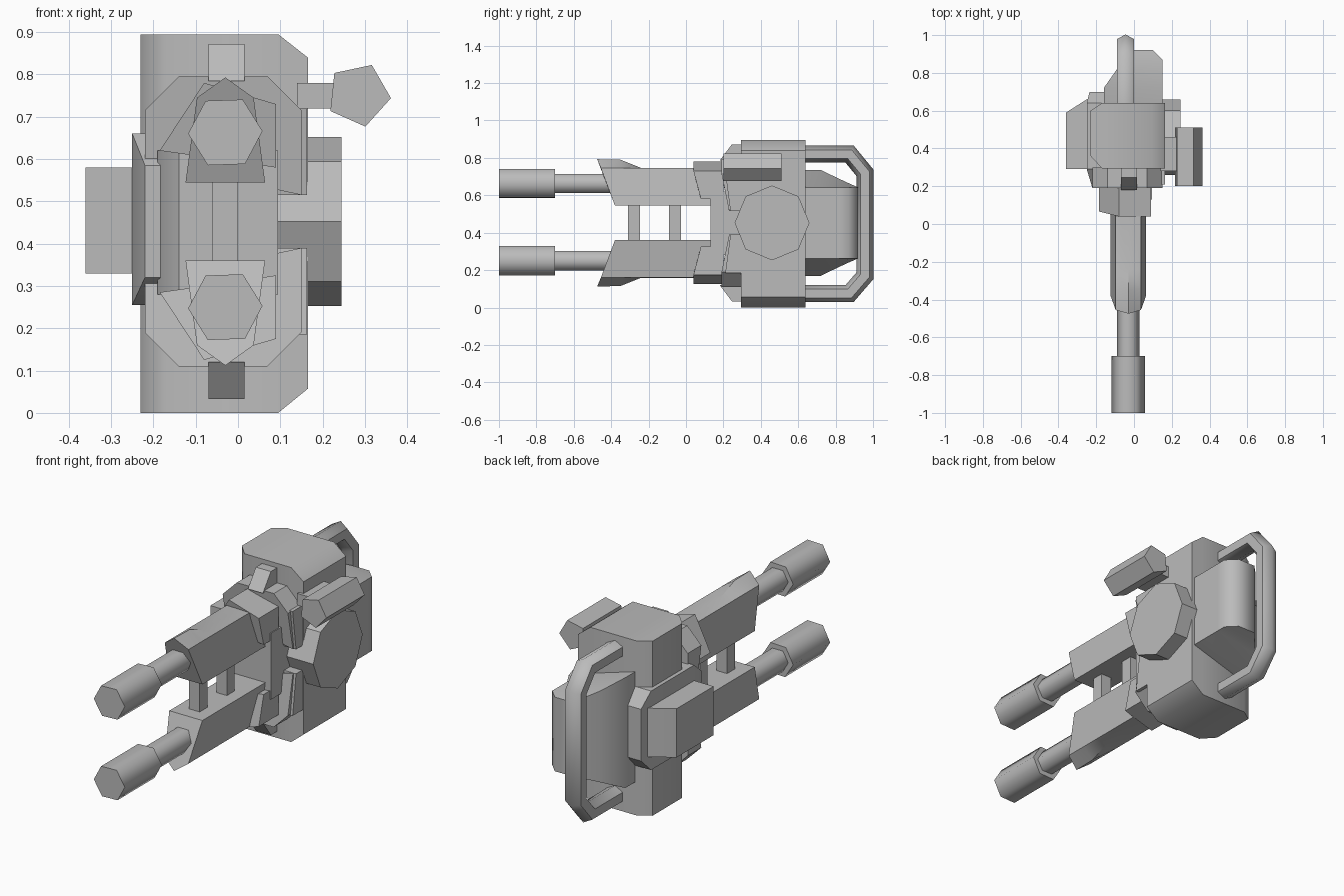
import bpy, bmesh
from math import cos, sin, pi, radians
from mathutils import Vector

cube = bpy.data.objects.get("Cube")
if cube:
    bpy.data.objects.remove(cube)

grey = bpy.data.materials.new("plain grey")
grey.use_nodes = True
grey.diffuse_color = (0.5, 0.5, 0.5, 1)
grey.node_tree.nodes["Principled BSDF"].inputs["Base Color"].default_value = (0.5, 0.5, 0.5, 1)

MID = 0.4525          # height the upper and lower halves mirror about
BARREL_X = -0.03
HALVES = (("upper", 1), ("lower", -1))


def flip(z, side):
    return MID + side * (z - MID)


def loft(name, sections, angle=35):
    """Skin equal-length closed sections and cap both ends."""
    bm = bmesh.new()
    rings = [[bm.verts.new(p) for p in s] for s in sections]
    n = len(rings[0])
    for a, b in zip(rings, rings[1:]):
        for i in range(n):
            j = (i + 1) % n
            bm.faces.new((a[i], a[j], b[j], b[i]))
    bm.faces.new(rings[0])
    bm.faces.new(rings[-1])
    bmesh.ops.recalc_face_normals(bm, faces=bm.faces)
    mesh = bpy.data.meshes.new(name)
    bm.to_mesh(mesh)
    bm.free()
    mesh.materials.append(grey)
    ob = bpy.data.objects.new(name, mesh)
    bpy.context.collection.objects.link(ob)
    bpy.ops.object.select_all(action="DESELECT")
    ob.select_set(True)
    bpy.context.view_layer.objects.active = ob
    bpy.ops.object.shade_smooth_by_angle(angle=radians(angle))
    return ob


def place(axis, t, a, b):
    return {"x": (t, a, b), "y": (a, t, b), "z": (a, b, t)}[axis]


def prism(name, axis, pts, lo, hi, angle=35):
    return loft(name, [[place(axis, t, a, b) for a, b in pts] for t in (lo, hi)], angle)


def rect_loft(name, axis, rows, angle=35):
    """Each row: position, first-axis range, second-axis range."""
    return loft(name, [[place(axis, t, a, b) for a, b in
                        ((a0, b0), (a1, b0), (a1, b1), (a0, b1))]
                       for t, a0, a1, b0, b1 in rows], angle)


def ngon(cx, cy, r, n, start=0.0):
    return [(cx + r * cos(start + 2 * pi * i / n), cy + r * sin(start + 2 * pi * i / n))
            for i in range(n)]


def raked_plate(name, pts, front, back, rake, side):
    """Plate whose front face leans back toward the middle of the model."""
    near = [(x, front + max(0, 0.7 - z) * rake, flip(z, side)) for x, z in pts]
    far = [(x, back, flip(z, side)) for x, z in pts]
    return loft(name, [near, far])


# Main body, rounded on one side and sloped on the other
rect_loft("main_body", "x", [(-0.23, 0.36, 0.60, 0, 0.895),
                             (-0.17, 0.295, 0.64, 0, 0.895),
                             (0.095, 0.295, 0.64, 0, 0.895),
                             (0.165, 0.295, 0.64, 0.057, 0.84)], 50)

# Side plate and the box mounted on it
rect_loft("side_plate", "y", [(0.19, -0.22, -0.16, 0.32, 0.585),
                              (0.29, -0.25, -0.16, 0.255, 0.66),
                              (0.64, -0.25, -0.16, 0.255, 0.66),
                              (0.70, -0.235, -0.16, 0.32, 0.585)])
prism("side_box", "z", [(-0.36, 0.29), (-0.36, 0.59), (-0.25, 0.66),
                        (-0.20, 0.66), (-0.20, 0.29)], 0.33, 0.58)

# Round drum and scope on the other side
prism("side_drum", "x", ngon(0.46, MID, 0.2, 8), 0.09, 0.245)
prism("scope", "y", ngon(0.285, 0.752, 0.077, 5, radians(-6)), 0.20, 0.51)
rect_loft("scope_mount", "x", [(0.14, 0.28, 0.46, 0.72, 0.78),
                               (0.25, 0.28, 0.46, 0.72, 0.78)])

# Rear stock, taller on one side and narrowing backward
stock = []
for y, left, right, tall in ((0.60, -0.16, 0.15, 0.283), (0.72, -0.16, 0.15, 0.283),
                             (0.82, -0.09, 0.15, 0.235), (0.87, -0.045, 0.15, 0.212),
                             (0.92, 0.0, 0.10, 0.19)):
    stock.append([(left, y, MID - tall), (right, y, MID - 0.19),
                  (right, y, MID + 0.19), (left, y, MID + tall)])
loft("rear_stock", stock, 50)

# Six-sided rear handle with mitred corners
path = [Vector((0, y, z)) for y, z in ((0.60, 0.82), (0.875, 0.82), (0.957, 0.72),
                                       (0.957, 0.17), (0.875, 0.075), (0.60, 0.075))]
handle = []
for i, p in enumerate(path):
    before = (p - path[i - 1]).normalized() if i else (path[1] - p).normalized()
    after = (path[i + 1] - p).normalized() if i < len(path) - 1 else before
    way = (before + after).normalized()
    out = Vector((0, -way.z, way.y)) / way.dot(before)
    handle.append([p + out * 0.046 * cos(k * pi / 3)
                   + Vector((-0.045 + 0.051 * sin(k * pi / 3), 0, 0)) for k in range(6)])
loft("rear_handle", handle, 61)

# Core between the two halves
prism("front_core", "z", [(-0.19, 0.30), (-0.19, 0.20), (-0.14, 0.13),
                          (0.095, 0.13), (0.095, 0.30)], 0.28, 0.62, 50)

for half, s in HALVES:
    # Stepped collars in front of the body
    raked_plate(half + "_collar", [(-0.22, 0.595), (-0.22, 0.715), (-0.14, 0.795),
                                   (0.07, 0.795), (0.15, 0.715), (0.15, 0.515)],
                0.19, 0.30, 0.22, s)
    raked_plate(half + "_front_collar", [(-0.185, 0.62), (-0.08, 0.78),
                                         (0.09, 0.73), (0.09, 0.58)], 0.04, 0.20, 0.33, s)
    raked_plate(half + "_cheek", [(0.09, 0.515), (0.09, 0.72),
                                  (0.163, 0.72), (0.163, 0.515)], 0.21, 0.30, 0.15, s)
    # Sight ramp
    prism(half + "_sight", "x", [(y, flip(z, s)) for y, z in
                                 ((0.18, 0.785), (0.245, 0.872), (0.31, 0.872), (0.31, 0.785))],
          -0.07, 0.015)
    # Barrel housing with a peaked hood: base y, shoulder y, ridge y, ridge height
    rows = []
    for base, shoulder, ridge, peak in ((0.19, 0.19, 0.19, 0.746), (-0.24, -0.24, -0.24, 0.746),
                                        (-0.34, -0.34, -0.35, 0.79),
                                        (-0.38, -0.455, -0.475, 0.793)):
        rows.append([(BARREL_X + x, y, flip(z, s)) for x, y, z in
                     ((-0.094, base, 0.545), (-0.067, shoulder, 0.745), (0, ridge, peak),
                      (0.067, shoulder, 0.745), (0.094, base, 0.545))])
    loft(half + "_barrel_housing", rows)
    # Barrel and muzzle
    bz = 0.663 if s > 0 else 0.25
    prism(half + "_barrel", "y", ngon(BARREL_X, bz, 0.06, 6), -0.72, -0.35, 61)
    prism(half + "_muzzle", "y", ngon(BARREL_X, bz, 0.088, 6, radians(2)), -1.0, -0.70, 61)

# Struts joining the housings
for name, y in (("front_strut", -0.31), ("rear_strut", -0.09)):
    rect_loft(name, "z", [(z, -0.06, 0.0, y, y + 0.063) for z in (0.35, 0.56)])
